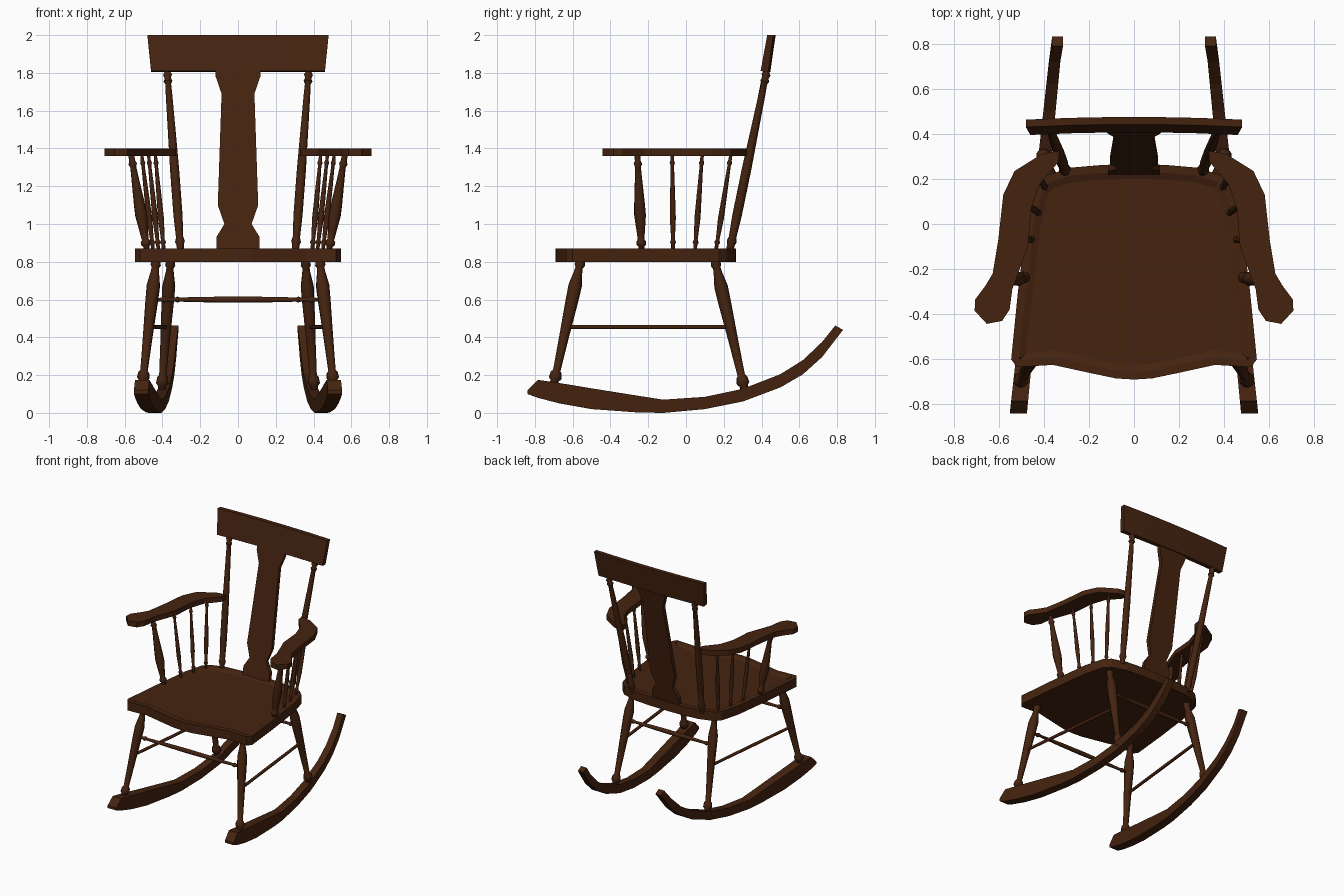
import bpy, bmesh, math
from mathutils import Vector

wood = bpy.data.materials.new("dark_brown_wood")
wood.diffuse_color = (0.06, 0.017, 0.005, 1)


def finish(name, bm, mirror=False, smooth=False):
    bmesh.ops.recalc_face_normals(bm, faces=bm.faces)
    me = bpy.data.meshes.new(name)
    bm.to_mesh(me)
    bm.free()
    me.materials.append(wood)
    ob = bpy.data.objects.new(name, me)
    bpy.context.collection.objects.link(ob)
    if mirror:
        ob.modifiers.new("Mirror", "MIRROR").use_mirror_merge = False
    if smooth:
        bpy.ops.object.select_all(action='DESELECT')
        ob.select_set(True)
        bpy.context.view_layer.objects.active = ob
        bpy.ops.object.shade_smooth_by_angle(angle=math.radians(50))
    return ob


def loft(rings):
    """Closed skin through rings of equal length, capped at both ends."""
    bm = bmesh.new()
    vs = [[bm.verts.new(p) for p in r] for r in rings]
    n = len(rings[0])
    for a, b in zip(vs, vs[1:]):
        for i in range(n):
            j = (i + 1) % n
            bm.faces.new((a[i], a[j], b[j], b[i]))
    bm.faces.new(vs[0])
    bm.faces.new(vs[-1])
    return bm


def turned(name, p0, p1, profile, mirror=True, sides=10):
    """Turned rod from p0 to p1; profile holds (fraction, radius)."""
    p0, p1 = Vector(p0), Vector(p1)
    q = (p1 - p0).to_track_quat('Z', 'Y')
    rings = []
    for t, r in profile:
        c = p0.lerp(p1, t)
        rings.append([c + q @ Vector((r * math.cos(a), r * math.sin(a), 0))
                      for a in (2 * math.pi * i / sides for i in range(sides))])
    return finish(name, loft(rings), mirror, True)


def slab(outline, z0, z1):
    return loft([[(x, y, z) for x, y in outline] for z in (z0, z1)])


# Seat: shaped plank with a shallow dished top
half = [(0, -0.69), (0.08, -0.685), (0.2, -0.66), (0.36, -0.625), (0.52, -0.635),
        (0.545, -0.6), (0.515, -0.3), (0.475, 0.02), (0.435, 0.17), (0.39, 0.215),
        (0.28, 0.25), (0.14, 0.262), (0, 0.265)]
bm = slab(half + [(-x, y) for x, y in half[-2:0:-1]], 0.80, 0.87)
bm.normal_update()
bmesh.ops.recalc_face_normals(bm, faces=bm.faces)
top = max(bm.faces, key=lambda f: f.calc_center_median().z)
bmesh.ops.inset_region(bm, faces=[top], thickness=0.035)
bmesh.ops.inset_region(bm, faces=[top], thickness=0.03, depth=-0.012)
finish("seat", bm)

# Rockers: curved runners converging toward the back; (y, bottom, top)
runner = [(-0.84, 0.10, 0.12), (-0.785, 0.08, 0.175), (-0.67, 0.05, 0.158),
          (-0.5, 0.02, 0.13), (-0.25, 0.002, 0.09), (-0.12, 0, 0.07),
          (0.1, 0.02, 0.085), (0.3, 0.06, 0.127), (0.5, 0.135, 0.205),
          (0.62, 0.205, 0.28), (0.72, 0.295, 0.375)]
rings = []
for y, lo, hi in runner:
    c = 0.512 - 0.103 * (y + 0.83)
    w = 0.038 - 0.008 * (y + 0.84)
    rings.append([(c - w, y, lo), (c + w, y, lo), (c + w, y, hi), (c - w, y, hi)])
rings.append([(0.315, 0.832, 0.44), (0.363, 0.832, 0.44),
              (0.363, 0.79, 0.462), (0.315, 0.79, 0.462)])
finish("rocker", loft(rings), True)

# Legs with a swelling near the top and a bead at the foot
leg = [(0, 0.022), (0.04, 0.028), (0.06, 0.02), (0.09, 0.022), (0.2, 0.036),
       (0.32, 0.034), (0.6, 0.026), (0.86, 0.02), (0.88, 0.03), (0.92, 0.034),
       (0.94, 0.022), (1, 0.022)]
turned("front_leg", (0.433, -0.557, 0.81), (0.508, -0.705, 0.13), leg)
turned("back_leg", (0.357, 0.153, 0.81), (0.405, 0.315, 0.10), leg)

# Stretchers
turned("side_stretcher", (0.475, -0.615, 0.455), (0.385, 0.225, 0.455),
       [(0, 0.011), (0.5, 0.012), (1, 0.011)])
cross = [(0, 0.01), (0.05, 0.01), (0.07, 0.017), (0.09, 0.01), (0.3, 0.015),
         (0.5, 0.017), (0.7, 0.015), (0.91, 0.01), (0.93, 0.017), (0.95, 0.01), (1, 0.01)]
turned("front_stretcher", (-0.455, -0.602, 0.6), (0.455, -0.602, 0.6), cross, False)
turned("back_stretcher", (-0.372, 0.2, 0.6), (0.372, 0.2, 0.6), cross, False)

# Back posts
turned("back_post", (0.303, 0.23, 0.85), (0.376, 0.432, 1.83),
       [(0, 0.02), (0.04, 0.02), (0.06, 0.027), (0.08, 0.02), (0.2, 0.025),
        (0.45, 0.025), (0.85, 0.018), (0.91, 0.016), (0.925, 0.024), (0.94, 0.017),
        (0.96, 0.024), (0.975, 0.015), (1, 0.015)])

# Splat: waisted board leaning back; (z, half width)
rings = []
for z, w in [(0.86, 0.115), (0.93, 0.115), (1.0, 0.072), (1.1, 0.107),
             (1.69, 0.087), (1.78, 0.118), (1.83, 0.122)]:
    y = 0.235 + (z - 0.87) * 0.2
    rings.append([(-w, y - 0.015, z), (w, y - 0.015, z),
                  (w, y + 0.015, z), (-w, y + 0.015, z)])
finish("back_splat", loft(rings))

# Crest rail: leaning, slightly bowed and flared board
rings = []
for u in (-1, -0.6, -0.2, 0.2, 0.6, 1):
    b = 0.012 * (1 - u * u)
    rings.append([(0.46 * u, 0.395 + b, 1.81), (0.46 * u, 0.435 + b, 1.805),
                  (0.48 * u, 0.463 + b, 2.0), (0.48 * u, 0.43 + b, 2.0)])
finish("crest_rail", loft(rings))

# Arms with a rounded hand rest
arm = [(0.33, 0.325), (0.41, 0.31), (0.53, 0.235), (0.58, 0.13), (0.602, -0.07),
       (0.627, -0.22), (0.66, -0.275), (0.705, -0.335), (0.707, -0.385),
       (0.653, -0.443), (0.585, -0.43), (0.552, -0.38), (0.54, -0.29),
       (0.47, -0.10), (0.457, 0.065), (0.42, 0.175), (0.335, 0.275)]
finish("arm", slab(arm, 1.36, 1.40), True)

# Arm supports: stout front one and three thin spindles
turned("arm_support", (0.48, -0.235, 0.85), (0.566, -0.257, 1.37),
       [(0, 0.016), (0.06, 0.016), (0.08, 0.026), (0.11, 0.026), (0.13, 0.018),
        (0.2, 0.022), (0.38, 0.032), (0.5, 0.029), (0.8, 0.018), (0.87, 0.016),
        (0.9, 0.023), (0.93, 0.016), (1, 0.016)])
for x0, y0, x1, y1 in [(0.448, -0.068, 0.51, -0.073), (0.42, 0.047, 0.474, 0.086),
                       (0.392, 0.157, 0.438, 0.238)]:
    turned("arm_spindle", (x0, y0, 0.85), (x1, y1, 1.37),
           [(0, 0.01), (0.08, 0.01), (0.1, 0.016), (0.13, 0.01), (0.35, 0.016),
            (0.6, 0.013), (0.88, 0.009), (0.91, 0.014), (0.94, 0.009), (1, 0.009)])
